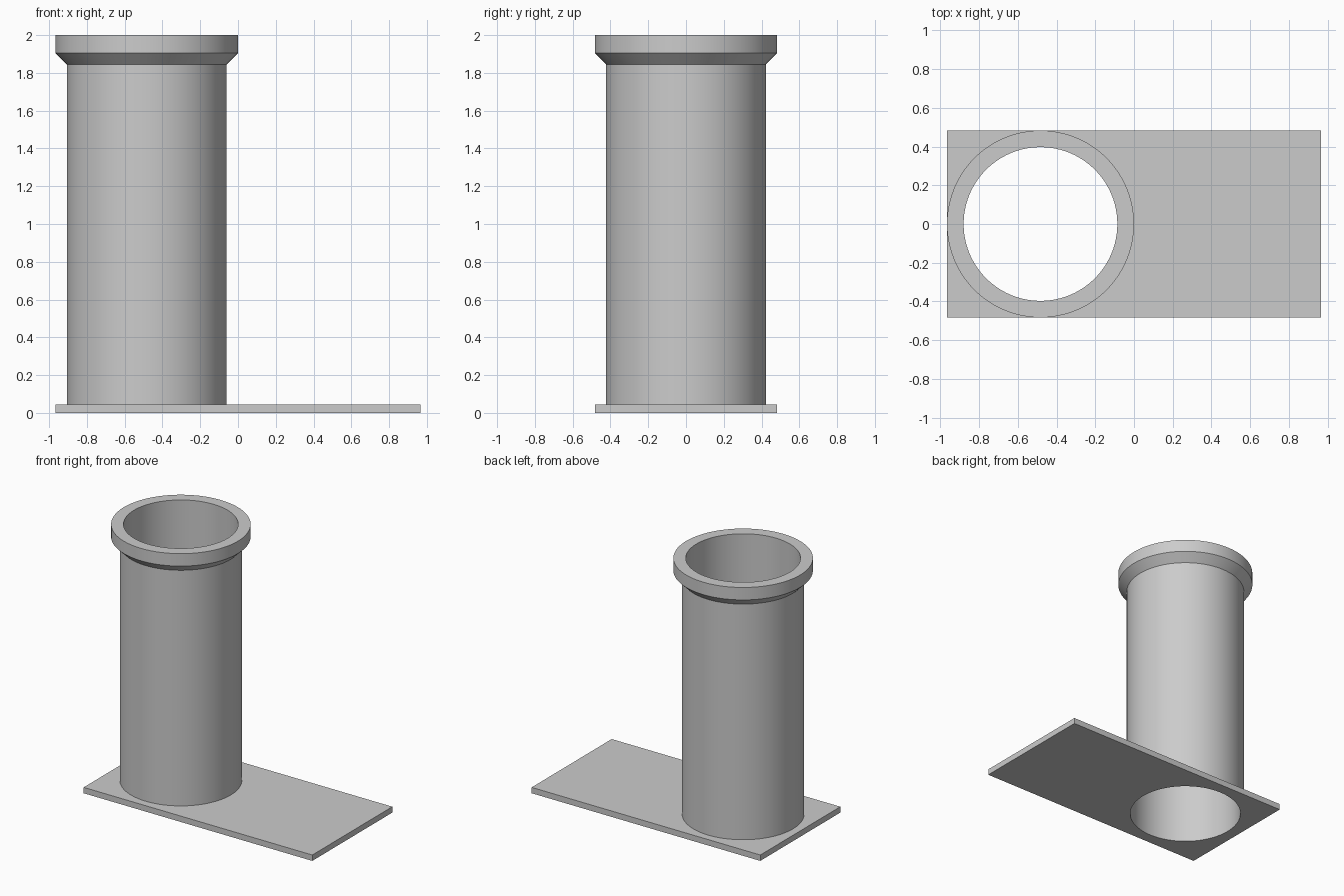
import bpy, bmesh, math

if "Cube" in bpy.data.objects:
    bpy.data.objects.remove(bpy.data.objects["Cube"])

CX = -0.483          # tube axis
R_IN, R_OUT, R_RIM = 0.397, 0.423, 0.483
PLATE_H, SEG = 0.045, 96

grey = bpy.data.materials.new("plain grey")
grey.diffuse_color = (0.6, 0.6, 0.6, 1)
grey.use_nodes = True
grey.node_tree.nodes["Principled BSDF"].inputs["Base Color"].default_value = grey.diffuse_color


def finish(obj):
    obj.data.materials.clear()
    obj.data.materials.append(grey)
    bpy.ops.object.select_all(action='DESELECT')
    obj.select_set(True)
    bpy.context.view_layer.objects.active = obj
    bpy.ops.object.shade_smooth_by_angle(angle=math.radians(30))


def lathe(name, profile):
    """Revolve an open (radius, z) profile around the tube axis."""
    bm = bmesh.new()
    rings = [[bm.verts.new((CX + r * math.cos(2 * math.pi * i / SEG),
                            r * math.sin(2 * math.pi * i / SEG), z))
              for i in range(SEG)] for r, z in profile]
    for a, b in zip(rings, rings[1:]):
        for i in range(SEG):
            j = (i + 1) % SEG
            bm.faces.new((a[i], a[j], b[j], b[i]))
    mesh = bpy.data.meshes.new(name)
    bm.to_mesh(mesh)
    bm.free()
    obj = bpy.data.objects.new(name, mesh)
    bpy.context.collection.objects.link(obj)
    return obj


# Hollow tube with a flared collar, open where it meets the plate
tube = lathe("collared_tube", [(R_OUT, PLATE_H), (R_OUT, 1.845), (R_RIM, 1.905),
                               (R_RIM, 2.0), (R_IN, 2.0), (R_IN, PLATE_H)])
finish(tube)

# Base plate
bpy.ops.mesh.primitive_cube_add(size=1, location=(0, 0, PLATE_H / 2))
plate = bpy.context.object
plate.name = "base_plate"
plate.scale = (1.932, 0.966, PLATE_H)
bpy.ops.object.transform_apply(location=True, rotation=False, scale=True)

# Round hole through the plate, matching the tube bore
bpy.ops.mesh.primitive_cylinder_add(vertices=SEG, radius=R_IN, depth=0.3,
                                    location=(CX, 0, 0))
cutter = bpy.context.object
cutter.name = "bore_cutter"
cutter.hide_render = True
bpy.context.view_layer.objects.active = plate
mod = plate.modifiers.new("bore", 'BOOLEAN')
mod.operation = 'DIFFERENCE'
mod.solver = 'EXACT'
mod.object = cutter
bpy.ops.object.modifier_apply(modifier=mod.name)
bpy.data.objects.remove(cutter, do_unlink=True)
finish(plate)
